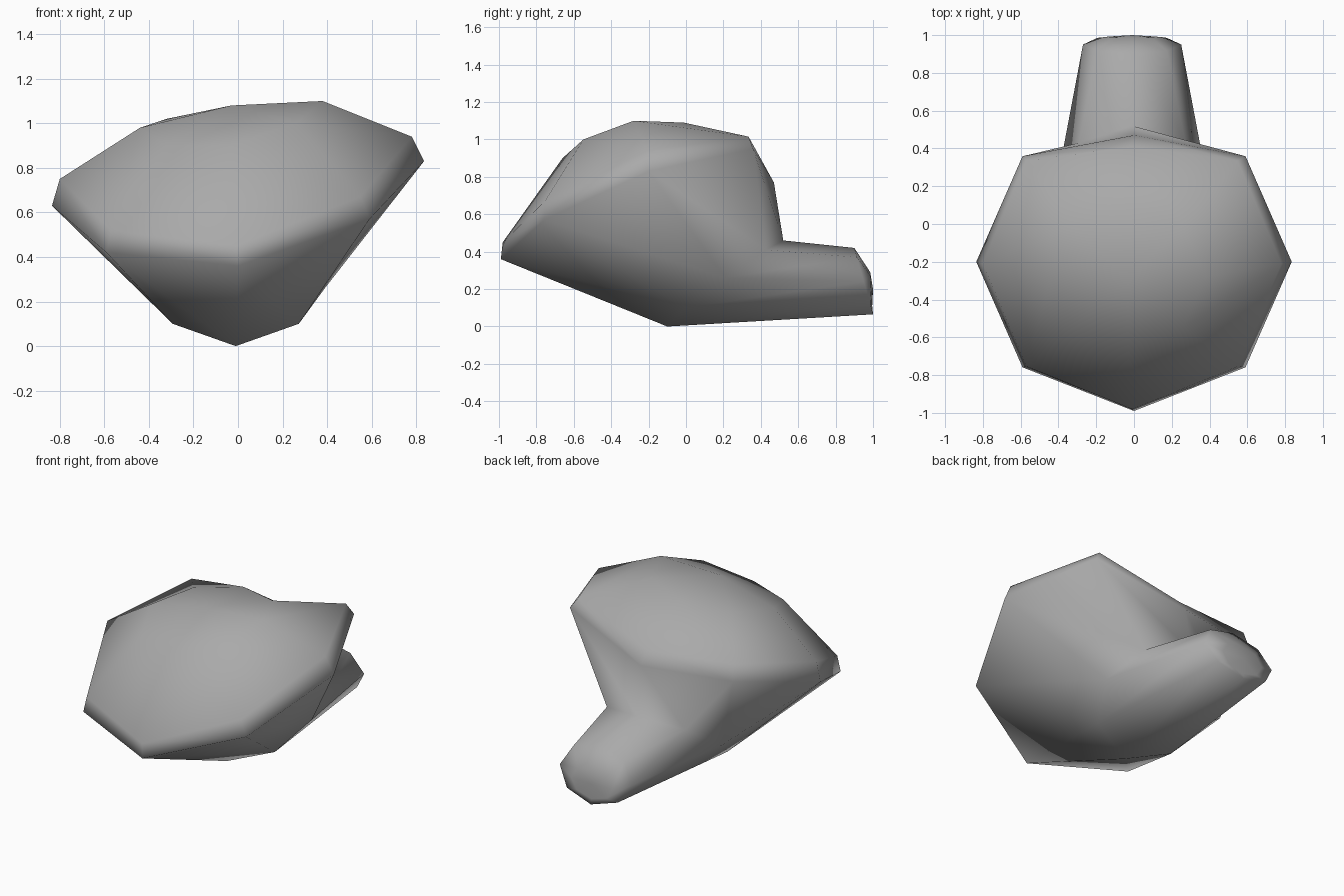
import bpy, bmesh, math
from mathutils import Vector

if "Cube" in bpy.data.objects:
    bpy.data.objects.remove(bpy.data.objects["Cube"], do_unlink=True)

SIDES = 8


def mirrored(half):
    """Heights from front to back, repeated on the other side."""
    return half + half[3:0:-1]


def ring(bm, cx, cy, rx, ry, heights, back=2):
    """Eight-sided loop starting at the front, held in at the back."""
    loop = []
    for k in range(SIDES):
        a = math.tau * k / SIDES
        y = min(cy - ry * math.cos(a), back)
        loop.append(bm.verts.new((cx + rx * math.sin(a), y, heights[k])))
    return loop


def pairs(loop):
    return zip(loop, loop[1:] + loop[:1])


def cap(bm, loop, tip):
    pole = bm.verts.new(tip)
    for a, b in pairs(loop):
        bm.faces.new((a, b, pole))


bm = bmesh.new()
rings = [
    # dome and the two edges of the lopsided rim
    ring(bm, -.03, -.28, .41, .38, [.9, 1, 1.1, 1.09, 1.06, 1.02, .98, .9]),
    ring(bm, -.01, -.21, .79, .77, [.45, .67, .94, 1.015, .85, .88, .75, .52], .41),
    ring(bm, 0, -.2, .835, .79, [.36, .57, .83, .95, .77, .78, .63, .42], .47),
    # slanted neck
    ring(bm, -.01, .21, .4, .31, mirrored([0, .1, .26, .41, .46])),
    # stem end and its rounded tip
    ring(bm, -.01, .95, .26, -.05, mirrored([.065, .12, .24, .37, .42])),
    ring(bm, -.01, .99, .15, -.005, mirrored([.1, .13, .2, .27, .29])),
]
for upper, lower in zip(rings, rings[1:]):
    for (a, b), (c, d) in zip(pairs(upper), pairs(lower)):
        bm.faces.new((a, c, d, b))
cap(bm, rings[0], Vector((-.03, -.3, 1.08)))
cap(bm, rings[-1], Vector((-.01, 1, .2)))
bmesh.ops.recalc_face_normals(bm, faces=bm.faces)
for face in bm.faces:
    face.smooth = True

mesh = bpy.data.meshes.new("mushroom")
bm.to_mesh(mesh)
bm.free()
mushroom = bpy.data.objects.new("mushroom", mesh)
bpy.context.collection.objects.link(mushroom)

# plain grey surface
grey = bpy.data.materials.new("plain_grey")
grey.use_nodes = True
colour = (.4, .4, .4, 1)
grey.diffuse_color = colour
grey.node_tree.nodes["Principled BSDF"].inputs["Base Color"].default_value = colour
mesh.materials.append(grey)
